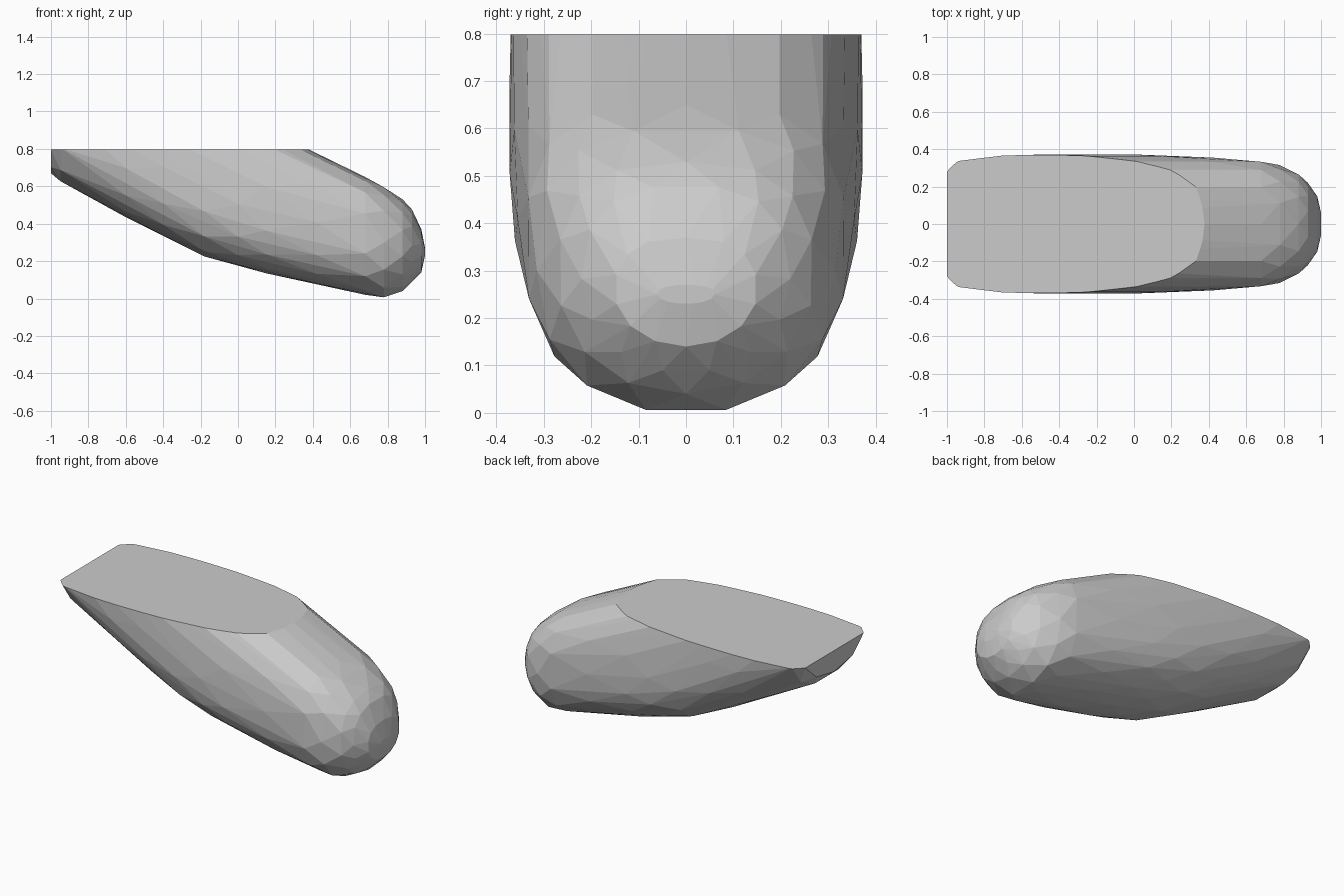
import bpy, bmesh
from math import cos, sin, tau, copysign

if "Cube" in bpy.data.objects:
    bpy.data.objects.remove(bpy.data.objects["Cube"])

# Cross-sections along the body: x, bottom z, top z, half width, roundness power
SECTIONS = [
    (-1.00, 0.67, 1.47, 0.340, 2.5),
    (-0.95, 0.62, 1.41, 0.365, 2.6),
    (-0.60, 0.435, 1.20, 0.372, 2.6),
    (-0.40, 0.33, 1.08, 0.372, 2.6),
    (-0.18, 0.225, 0.93, 0.372, 2.6),
    (0.00, 0.175, 0.835, 0.372, 2.6),
    (0.15, 0.135, 0.80, 0.368, 2.6),
    (0.42, 0.075, 0.74, 0.355, 2.6),
    (0.68, 0.02, 0.65, 0.338, 2.5),
    (0.78, 0.00, 0.60, 0.315, 2.3),
    (0.88, 0.04, 0.53, 0.270, 2.1),
    (0.93, 0.085, 0.48, 0.220, 2.0),
    (0.98, 0.14, 0.37, 0.150, 2.0),
    (1.00, 0.23, 0.27, 0.060, 2.0),
]
SIDES = 14


def spow(v, n):
    return copysign(abs(v) ** (2 / n), v)


# Faceted body: hull around staggered rounded sections
bm = bmesh.new()
for i, (x, low, high, w, n) in enumerate(SECTIONS):
    for k in range(SIDES):
        a = tau * (k + 0.5 * (i % 2)) / SIDES
        c, s = sin(a), -cos(a)
        m = n if s < 0 else n + 0.6          # upper side is slightly boxier
        z = (low + high) / 2 + (high - low) / 2 * spow(s, m)
        bm.verts.new((x, w * spow(c, m), z))
hull = bmesh.ops.convex_hull(bm, input=bm.verts[:])
loose = {g for g in hull["geom_interior"] + hull["geom_unused"]
         if isinstance(g, bmesh.types.BMVert)}
bmesh.ops.delete(bm, geom=list(loose), context='VERTS')

# Flat cut across the top
cut = bmesh.ops.bisect_plane(bm, geom=bm.verts[:] + bm.edges[:] + bm.faces[:],
                             plane_co=(0, 0, 0.798), plane_no=(0, 0, 1),
                             clear_outer=True)
rim = [e for e in bm.edges if e.is_boundary]
bmesh.ops.holes_fill(bm, edges=rim, sides=0)
bmesh.ops.recalc_face_normals(bm, faces=bm.faces[:])

mesh = bpy.data.meshes.new("faceted_body")
bm.to_mesh(mesh)
bm.free()
body = bpy.data.objects.new("faceted_body", mesh)
bpy.context.collection.objects.link(body)
